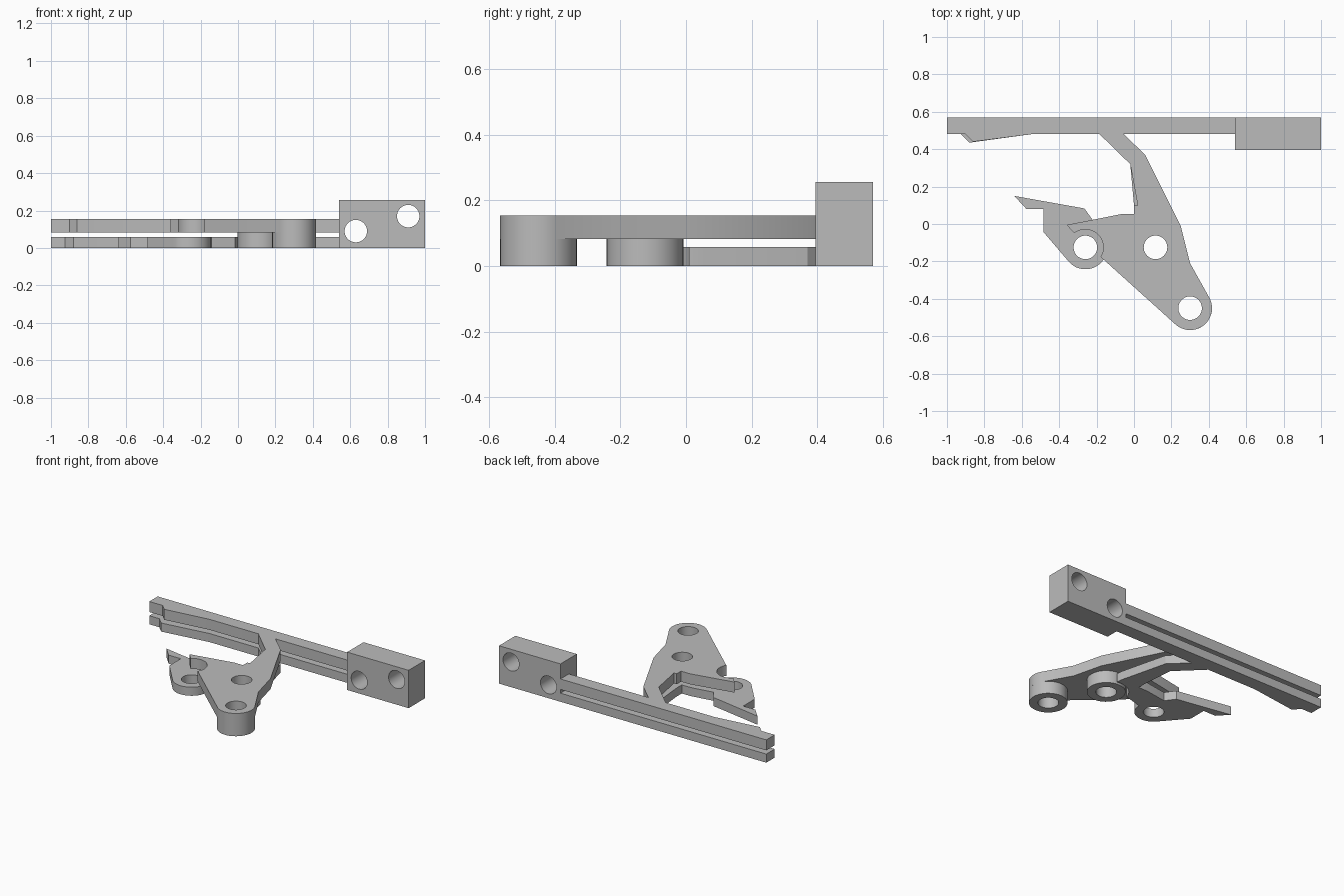
import bpy, bmesh, math

old = bpy.data.objects.get("Cube")
if old:
    bpy.data.objects.remove(old)

grey = bpy.data.materials.new("plain_grey")
grey.use_nodes = True
colour = (0.5, 0.5, 0.5, 1)
grey.diffuse_color = colour
grey.node_tree.nodes["Principled BSDF"].inputs["Base Color"].default_value = colour

PIVOT, BOSS, END = (-0.26, -0.125), (0.115, -0.125), (0.30, -0.45)
R, HOLE = 0.117, 0.063
LOW, GAP, TOP, BLOCK = 0.058, 0.083, 0.154, 0.256


def arc(centre, r, start, end, n=24):
    """Points along an arc, angles in degrees."""
    angles = [math.radians(start + (end - start) * i / n) for i in range(n + 1)]
    return [(centre[0] + r * math.cos(a), centre[1] + r * math.sin(a)) for a in angles]


def circle(centre, r):
    return arc(centre, r, 0, 360, 48)[:-1]


def plate(name, outline, holes, z0, z1, upright=False):
    """Extrude a filled outline with holes; upright plates extrude along y."""
    curve = bpy.data.curves.new(name, 'CURVE')
    curve.dimensions = '2D'
    curve.fill_mode = 'BOTH'
    curve.extrude = (z1 - z0) / 2
    for loop in [outline] + holes:
        spline = curve.splines.new('POLY')
        spline.points.add(len(loop) - 1)
        for p, (x, y) in zip(spline.points, loop):
            p.co = (x, y, 0, 1)
        spline.use_cyclic_u = True
    temp = bpy.data.objects.new(name + "_outline", curve)
    bpy.context.collection.objects.link(temp)
    graph = bpy.context.evaluated_depsgraph_get()
    mesh = bpy.data.meshes.new_from_object(temp.evaluated_get(graph))
    bpy.data.objects.remove(temp)
    mesh.name = name
    bm = bmesh.new()
    bm.from_mesh(mesh)
    bmesh.ops.remove_doubles(bm, verts=bm.verts, dist=0.0001)
    bmesh.ops.recalc_face_normals(bm, faces=bm.faces)
    bm.to_mesh(mesh)
    bm.free()
    mesh.materials.clear()
    mesh.materials.append(grey)
    obj = bpy.data.objects.new(name, mesh)
    bpy.context.collection.objects.link(obj)
    mid = (z0 + z1) / 2
    if upright:
        obj.rotation_euler.x = math.pi / 2
        obj.location.y = mid
    else:
        obj.location.z = mid
    bpy.ops.object.select_all(action='DESELECT')
    obj.select_set(True)
    bpy.context.view_layer.objects.active = obj
    bpy.ops.object.shade_smooth_by_angle(angle=math.radians(25))
    return obj


def rail(tooth):
    """Rail outline from its right end round to the root of the arm."""
    return [(0.54, 0.48), (0.54, 0.57), (-1, 0.57), (-1, 0.48)] + tooth + [(-0.55, 0.48), (-0.184, 0.48), (-0.02, 0.32)]


arm_root = [(0.06, 0.37), (-0.055, 0.48)]

# Upper rail with its lever
lever = (rail([(-0.90, 0.48), (-0.86, 0.44)])
         + [(0.02, 0.10), (0, 0.10), (0, 0.053), (-0.067, 0.053), (-0.36, -0.005)]
         + arc(PIVOT, 0.096, 128, -32)
         + arc(END, R, 228.6, 389)
         + [(0.30, -0.21), (0.25, -0.01)] + arm_root)
plate("upper_rail_and_lever", lever, [circle(BOSS, HOLE), circle(END, HOLE)], GAP, TOP)

# Lower rail with its hooked pawl
pawl = (rail([(-0.925, 0.48), (-0.88, 0.435)])
        + [(0, 0.10), (0, 0.045), (-0.067, 0.045), (-0.22, 0.02), (-0.265, 0.083),
           (-0.64, 0.15), (-0.575, 0.08), (-0.484, 0.08), (-0.484, -0.043)]
        + arc(PIVOT, R, 221, 360)
        + arc(BOSS, 0.137, 165, 78)
        + [(0.14, 0.05)] + arm_root)
plate("lower_rail_and_pawl", pawl, [circle(PIVOT, HOLE)], 0, LOW)

# Bosses under the lever
for name, centre in (("middle_boss", BOSS), ("end_boss", END)):
    plate(name, circle(centre, R), [circle(centre, HOLE)], 0, GAP)

# Mounting block with two cross holes
plate("mounting_block", [(0.54, 0), (1, 0), (1, BLOCK), (0.54, BLOCK)],
      [circle((0.63, 0.09), 0.06), circle((0.91, 0.17), 0.06)], 0.395, 0.57, upright=True)
